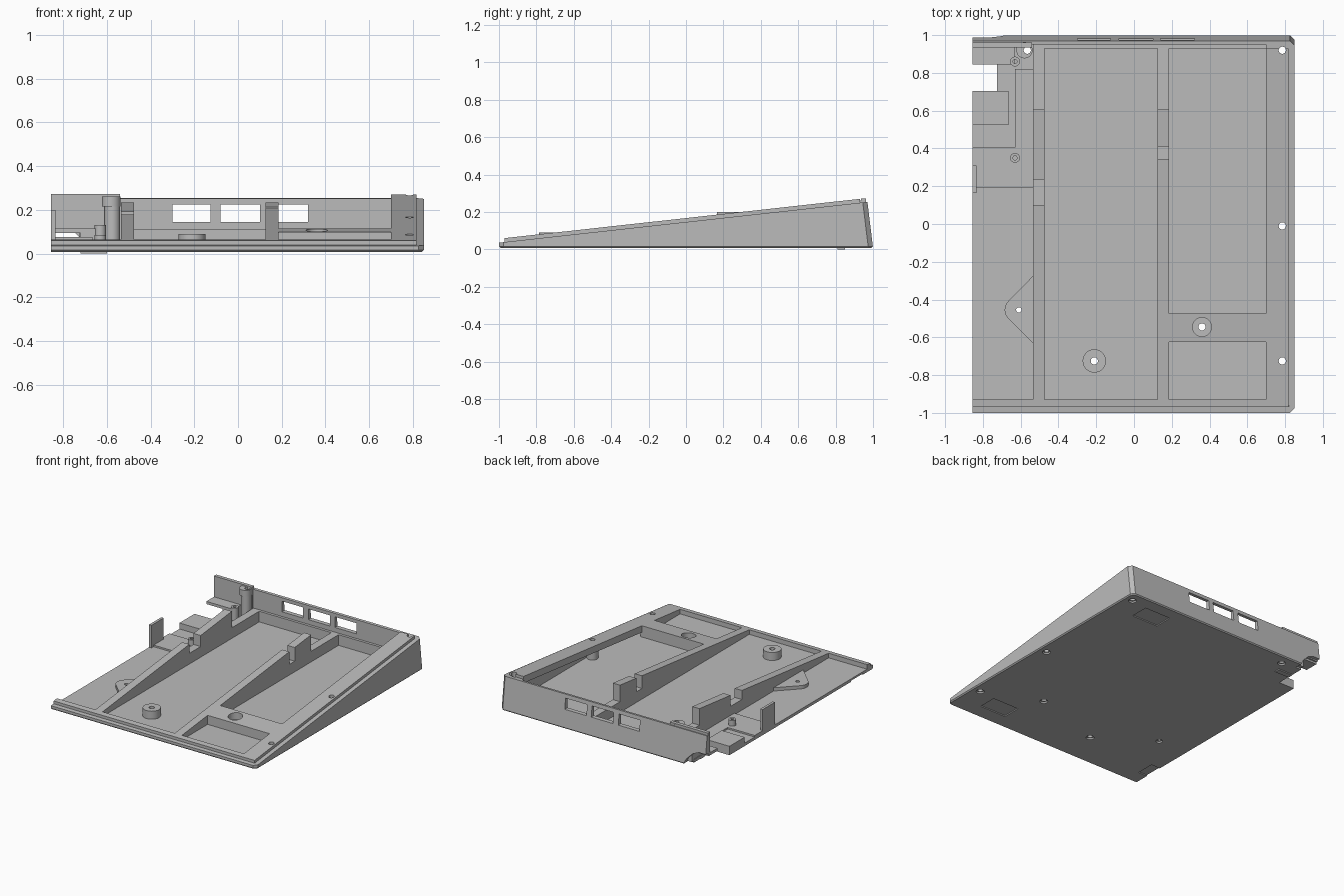
import bpy, bmesh, math
from mathutils import Vector

cube = bpy.data.objects.get("Cube")
if cube:
    bpy.data.objects.remove(cube, do_unlink=True)

grey = bpy.data.materials.new("plain grey")
grey.use_nodes = True
grey.diffuse_color = (0.5, 0.5, 0.5, 1)
grey.node_tree.nodes["Principled BSDF"].inputs["Base Color"].default_value = (0.5, 0.5, 0.5, 1)

FLOOR, BASE, LEDGE = 0.03, 0.008, 0.11


def slope(y):
    """Height of the sloping top plane."""
    return 0.06 + (y + 0.97) * 0.1105


def rim(y):
    return slope(y) - 0.021


def make(name, bm):
    bmesh.ops.recalc_face_normals(bm, faces=bm.faces)
    mesh = bpy.data.meshes.new(name)
    bm.to_mesh(mesh)
    bm.free()
    mesh.materials.append(grey)
    obj = bpy.data.objects.new(name, mesh)
    bpy.context.scene.collection.objects.link(obj)
    return obj


def extrude(name, points, offset):
    bm = bmesh.new()
    face = bm.faces.new([bm.verts.new(p) for p in points])
    out = bmesh.ops.extrude_face_region(bm, geom=[face])
    verts = [v for v in out["geom"] if isinstance(v, bmesh.types.BMVert)]
    bmesh.ops.translate(bm, verts=verts, vec=Vector(offset))
    return make(name, bm)


def side_prism(name, x0, x1, profile):
    return extrude(name, [(x0, y, z) for y, z in profile], (x1 - x0, 0, 0))


def box(name, x0, x1, y0, y1, z0, z1):
    return side_prism(name, x0, x1, [(y0, z0), (y1, z0), (y1, z1), (y0, z1)])


def ramp(name, x0, x1, y0, y1, z0=0.02, drop=0.0):
    return side_prism(name, x0, x1, [(y0, z0), (y1, z0), (y1, slope(y1) - drop), (y0, slope(y0) - drop)])


def cylinder(name, x, y, r, z0, z1):
    pts = [(x + r * math.cos(i * math.tau / 32), y + r * math.sin(i * math.tau / 32), z0) for i in range(32)]
    return extrude(name, pts, (0, 0, z1 - z0))


def cut(objects, cutters):
    for obj in objects:
        for c in cutters:
            mod = obj.modifiers.new("cut", 'BOOLEAN')
            mod.operation, mod.solver, mod.object = 'DIFFERENCE', 'EXACT', c
    graph = bpy.context.evaluated_depsgraph_get()
    for obj in objects:
        mesh = bpy.data.meshes.new_from_object(obj.evaluated_get(graph))
        obj.modifiers.clear()
        obj.data = mesh
    for c in cutters:
        bpy.data.objects.remove(c, do_unlink=True)


# Outer wedge with chamfered right corners and bottom edges
shell = side_prism("case_shell", -0.855, 0.85, [(-1, BASE), (1, BASE), (0.97, rim(0.97)), (-1, rim(-1))])
bm = bmesh.new()
bm.from_mesh(shell.data)
uprights = [e for e in bm.edges if all(v.co.x > 0.8 for v in e.verts)
            and abs(e.verts[0].co.y - e.verts[1].co.y) < 0.1]
bmesh.ops.bevel(bm, geom=uprights, offset=0.025, segments=1, affect='EDGES')
bottom = [e for e in bm.edges if all(v.co.z < BASE + 0.001 for v in e.verts)
          and not all(v.co.x < -0.8 for v in e.verts)]
bmesh.ops.bevel(bm, geom=bottom, offset=0.008, segments=1, affect='EDGES')
bm.to_mesh(shell.data)
bm.free()

cutters = [box("cavity", -1, 0.82, -0.965, 0.95, FLOOR, 0.5)]
for x0, x1 in ((-0.30, -0.125), (-0.08, 0.1), (0.14, 0.32)):
    cutters.append(box("port_window", x0, x1, 0.9, 1.1, 0.145, 0.225))
for x0, x1 in ((0.43, 0.65), (-1, -0.78)):
    cutters.append(box("foot_recess", x0, x1, -0.88, -0.74, -0.1, BASE + 0.008))
cutters.append(box("foot_recess", 0.43, 0.65, 0.76, 0.90, -0.1, BASE + 0.008))
# Socket opening in the floor and the lower back corner
cutters.append(box("floor_notch", -1, -0.725, 0.705, 0.95, -0.1, 0.06))
cutters.append(extrude("wall_notch", [(-1, 0.94, -0.1), (-0.62, 0.94, -0.1), (-0.70, 0.94, 0.05),
                                      (-0.75, 0.94, 0.10), (-0.80, 0.94, 0.12), (-1, 0.94, 0.12)], (0, 0.2, 0)))
cut([shell], cutters)

# Raised lip along the front and the screw shelf along the right
front_lip = ramp("front_lip", -0.855, 0.817, -0.97, -0.93)
shelf = side_prism("right_shelf", 0.70, 0.83, [(-0.96, rim(-0.96) - 0.02), (0.96, rim(0.96) - 0.02),
                                               (0.96, rim(0.96)), (-0.96, rim(-0.96))])
shelf_lip = ramp("right_shelf_lip", 0.70, 0.817, -0.96, 0.93, 0.02)
under = side_prism("under_shelf", 0.6, 0.817, [(-0.6, FLOOR), (0.91, FLOOR), (0.91, slope(0.91) - 0.05),
                                               (-0.6, slope(-0.6) - 0.05)])
cut([shelf_lip], [under])
box("back_left_lip", -0.855, -0.54, 0.935, 0.962, LEDGE, 0.272)
box("back_left_wall", -0.725, -0.54, 0.94, 0.965, 0.02, 0.2)

# Ribs: a long ramp, a low saddle and a tall block
for name, x0, x1, ramp_end, block_start in (("left", -0.535, -0.475, 0.10, 0.235),
                                            ("middle", 0.125, 0.185, 0.345, 0.41)):
    ramp(name + "_rib_ramp", x0, x1, -0.95, ramp_end)
    ramp(name + "_rib_block", x0, x1, block_start, 0.605)
    box(name + "_rib_saddle", x0, x1, ramp_end - 0.02, 0.955, 0.02, LEDGE)
box("back_ledge", -0.535, 0.70, 0.93, 0.965, 0.02, LEDGE)
web = ramp("pocket_web", 0.18, 0.71, -0.625, -0.475)
cut([web], [cylinder("counterbore", 0.36, -0.545, 0.05, 0.06, 0.3)])

# Mounting tab with a rounded tip
tip = [(-0.62 + 0.065 * math.cos(a), -0.455 + 0.065 * math.sin(a), 0.02)
       for a in (math.radians(135 + 15 * i) for i in range(7))]
tab = extrude("mounting_tab", [(-0.53, -0.27, 0.02)] + tip + [(-0.53, -0.635, 0.02)], (0, 0, 0.035))

# Screw bosses
post = cylinder("floor_post", -0.21, -0.725, 0.062, 0.02, 0.09)
drilled = [shell, shelf, shelf_lip, web, tab, post]
for y in (-0.725, -0.01, 0.92):
    drilled.append(cylinder("shelf_boss", 0.785, y, 0.04, 0.02, rim(y) - 0.005))
drilled.append(cylinder("corner_boss", -0.575, 0.92, 0.036, 0.02, 0.22))
drilled.append(cylinder("corner_boss_cap", -0.58, 0.92, 0.043, 0.215, 0.262))
holes = []
for x, y in ((0.785, 0.92), (0.785, -0.01), (0.785, -0.725), (-0.565, 0.92),
             (-0.61, -0.455), (-0.21, -0.725), (0.36, -0.545)):
    r = 0.014 if x == -0.61 else 0.019
    holes.append(cylinder("screw_hole", x, y, r, -0.1, 0.5))
    holes.append(cylinder("screw_recess", x, y, r + 0.009, -0.1, BASE + 0.012))
cut(drilled, holes)

# Socket board supports on the left
box("board_platform", -0.855, -0.535, 0.19, 0.405, 0.02, 0.042)
box("board_side_strip", -0.63, -0.535, 0.40, 0.82, 0.02, 0.042)
box("socket_block", -0.855, -0.665, 0.525, 0.705, 0.02, 0.075)
box("socket_ledge", -0.855, -0.63, 0.845, 0.95, 0.095, 0.115)
box("socket_ledge_support", -0.72, -0.63, 0.845, 0.95, 0.02, 0.1)
box("floor_nub", -0.72, -0.60, 0.81, 0.85, 0, 0.02)
box("edge_tab", -0.855, -0.835, 0.165, 0.31, 0.02, 0.2)
for y in (0.86, 0.35):
    peg = cylinder("board_peg", -0.63, y, 0.026, 0.02, 0.13 if y > 0.5 else 0.085)
    cut([peg], [cylinder("peg_hole", -0.63, y, 0.011, 0.05, 0.3)])

# Smooth the round parts while keeping edges sharp
parts = [o for o in bpy.context.scene.objects if o.type == 'MESH' and o.data.materials and o.data.materials[0] == grey]
for o in bpy.context.scene.objects:
    o.select_set(o in parts)
bpy.context.view_layer.objects.active = shell
bpy.ops.object.shade_smooth_by_angle(angle=math.radians(30))
